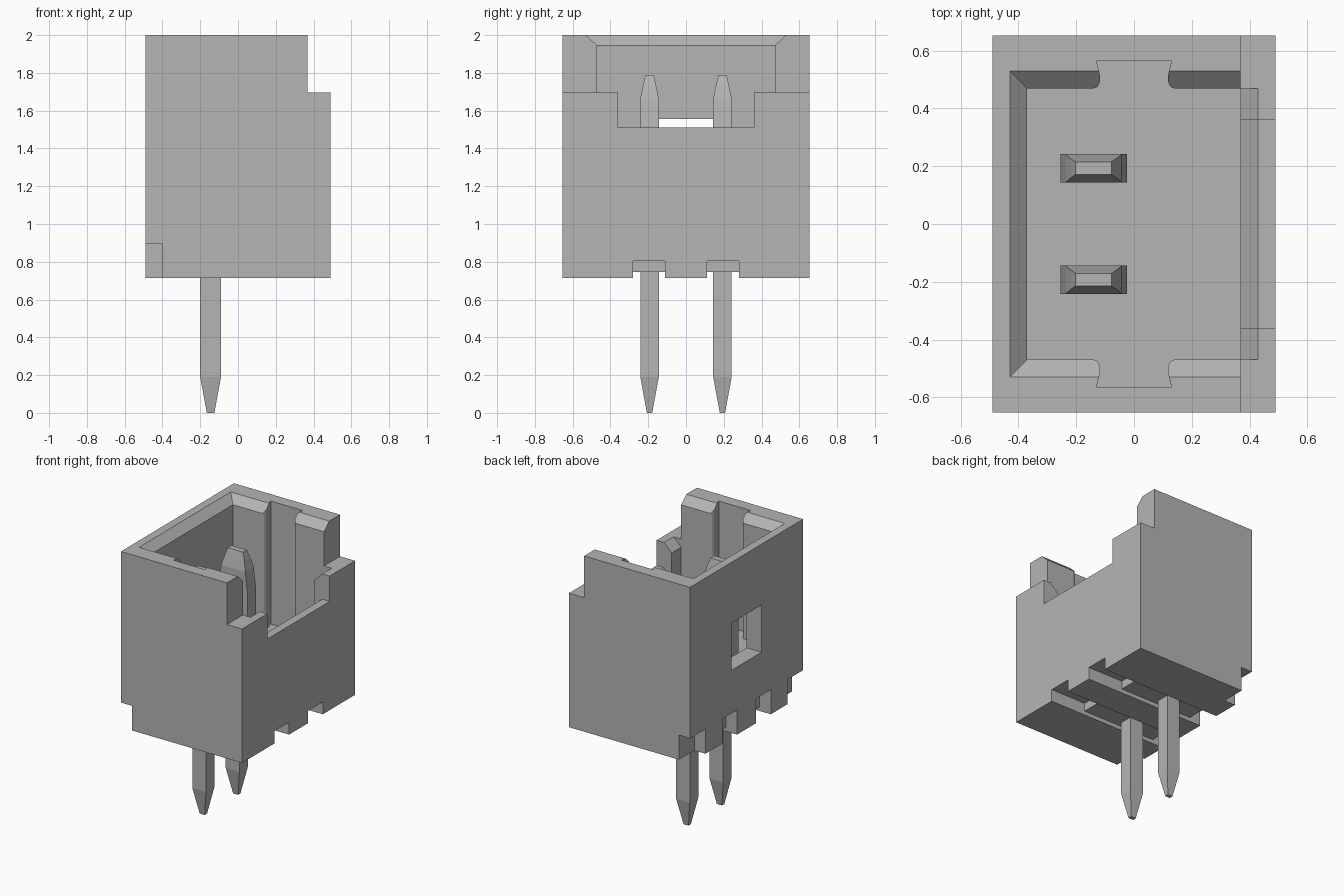
import bpy, bmesh

if "Cube" in bpy.data.objects:
    bpy.data.objects.remove(bpy.data.objects["Cube"])

grey = bpy.data.materials.new("plain grey")
grey.use_nodes = True
grey.diffuse_color = (0.46, 0.46, 0.46, 1)
grey.node_tree.nodes["Principled BSDF"].inputs["Base Color"].default_value = grey.diffuse_color


def loft(name, rings):
    """Closed solid through rings that have equal point counts."""
    bm = bmesh.new()
    loops = [[bm.verts.new(p) for p in ring] for ring in rings]
    n = len(loops[0])
    for a, b in zip(loops, loops[1:]):
        for i in range(n):
            j = (i + 1) % n
            bm.faces.new((a[i], a[j], b[j], b[i]))
    bm.faces.new(loops[0])
    bm.faces.new(loops[-1])
    bmesh.ops.recalc_face_normals(bm, faces=bm.faces)
    mesh = bpy.data.meshes.new(name)
    bm.to_mesh(mesh)
    bm.free()
    mesh.materials.append(grey)
    obj = bpy.data.objects.new(name, mesh)
    bpy.context.collection.objects.link(obj)
    return obj


def rect(x0, x1, y0, y1, z):
    return [(x0, y0, z), (x1, y0, z), (x1, y1, z), (x0, y1, z)]


def box(name, x0, x1, y0, y1, z0, z1):
    return loft(name, [rect(x0, x1, y0, y1, z0), rect(x0, x1, y0, y1, z1)])


BASE, TOP, STEP, NOTCH, FLOOR = 0.715, 2.0, 1.695, 1.51, 1.1
W, D = 0.49, 0.653

housing = box("housing", -W, W, -D, D, BASE, TOP)


def cut(cutter):
    cutter.hide_render = True
    mod = housing.modifiers.new("cut", "BOOLEAN")
    mod.operation = "DIFFERENCE"
    mod.solver = "EXACT"
    mod.object = cutter
    bpy.context.view_layer.objects.active = housing
    bpy.ops.object.modifier_apply(modifier=mod.name)
    bpy.data.objects.remove(cutter)


# Lowered left wall and its central notch
cut(box("step_cutter", 0.368, 0.7, -1, 1, STEP, 2.3))
cut(box("notch_cutter", 0.3, 0.7, -0.36, 0.36, NOTCH, 2.3))

# Socket with chamfered mouth
cut(box("socket_cutter", -0.37, 0.368, -0.47, 0.47, FLOOR, 2.3))
cut(loft("mouth_cutter", [rect(-0.37, 0.6, -0.47, 0.47, 1.945),
                          rect(-0.44, 0.6, -0.54, 0.54, 2.01)]))

# Chamfers along the inner edge of the lowered wall
for half, z in ((0.47, STEP), (0.36, NOTCH)):
    profile = [(0.3, z - 0.06), (0.368, z - 0.06), (0.43, z), (0.43, z + 0.05), (0.3, z + 0.05)]
    cut(loft("rim_cutter", [[(x, y, h) for x, h in profile] for y in (-half, half)]))

# Dovetail grooves with rounded lips in the front and back walls
side = [(0.13, 0.565), (0.117, 0.51), (0.119, 0.488), (0.127, 0.475), (0.14, 0.469), (0.14, 0.4)]
outline = side + [(-x, y) for x, y in reversed(side)]
for s in (-1, 1):
    cut(loft("groove_cutter", [[(x, s * y, z) for x, y in outline] for z in (FLOOR, 2.3)]))

# Window in the right wall
cut(box("window_cutter", -0.7, -0.3, -0.173, 0.173, 1.21, 1.555))

# Underside: stepped channels and cut-back corners
for s in (-1, 1):
    lo, hi = sorted((s * 0.11, s * 0.28))
    cut(box("channel_cutter", -0.7, 0.7, lo, hi, 0.5, 0.745))
    cut(box("deep_channel_cutter", 0.2, 0.7, lo, hi, 0.5, 0.805))
    cut(box("gap_cutter", -0.7, -0.4, lo, hi, 0.5, 0.895))
    lo, hi = sorted((s * 0.475, s))
    cut(box("corner_cutter", -0.7, -0.4, lo, hi, 0.5, 0.895))

# Contact pins: (height, centre x, half width x, half width y)
tail = [(0, -0.145, 0.02, 0.014), (0.19, -0.145, 0.055, 0.049), (0.95, -0.145, 0.055, 0.049)]
blade = [(0.95, -0.14, 0.115, 0.049), (1.52, -0.14, 0.115, 0.049), (1.665, -0.14, 0.098, 0.049),
         (1.735, -0.14, 0.08, 0.034), (1.79, -0.14, 0.062, 0.022)]
for label, y in (("front", -0.193), ("back", 0.193)):
    for part, stations in (("tail", tail), ("blade", blade)):
        loft(f"{label}_pin_{part}",
             [rect(c - a, c + a, y - b, y + b, z) for z, c, a, b in stations])
